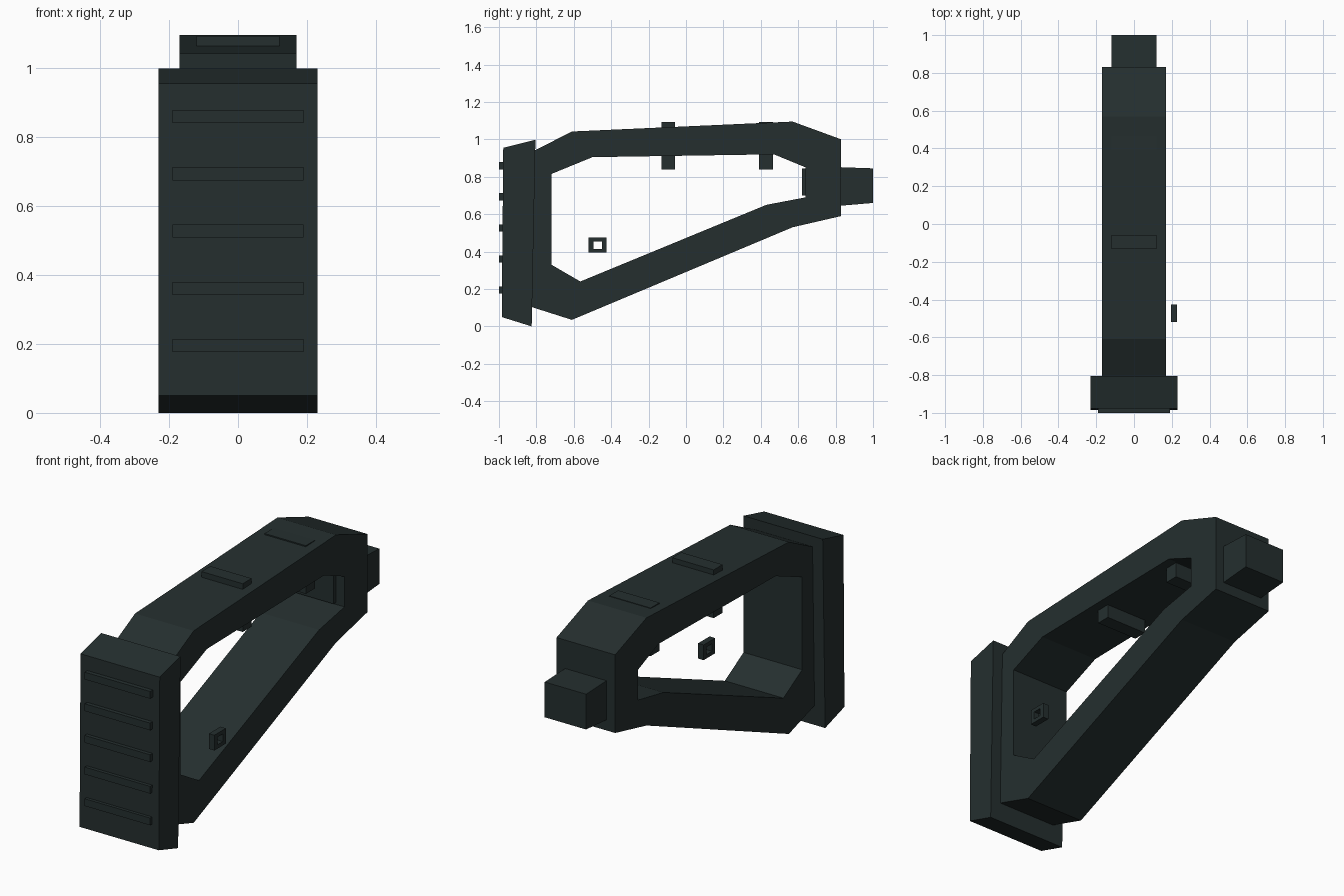
import bpy, bmesh

if "Cube" in bpy.data.objects:
    bpy.data.objects.remove(bpy.data.objects["Cube"])

mat = bpy.data.materials.new("dark green grey")
mat.diffuse_color = (0.018, 0.028, 0.028, 1)
mat.use_nodes = True
mat.node_tree.nodes["Principled BSDF"].inputs["Base Color"].default_value = mat.diffuse_color


def finish(name, bm):
    bmesh.ops.recalc_face_normals(bm, faces=bm.faces)
    me = bpy.data.meshes.new(name)
    bm.to_mesh(me)
    bm.free()
    me.materials.append(mat)
    ob = bpy.data.objects.new(name, me)
    bpy.context.collection.objects.link(ob)
    return ob


def prism(name, pts, x0, x1):
    """Solid side profile (y, z) extruded along x."""
    bm = bmesh.new()
    a = [bm.verts.new((x0, y, z)) for y, z in pts]
    b = [bm.verts.new((x1, y, z)) for y, z in pts]
    bm.faces.new(a)
    bm.faces.new(b[::-1])
    n = len(pts)
    for i in range(n):
        j = (i + 1) % n
        bm.faces.new((a[i], a[j], b[j], b[i]))
    return finish(name, bm)


def ring(name, outer, inner, x0, x1):
    """Side profile with a matching opening, extruded along x."""
    bm = bmesh.new()
    loops = [[bm.verts.new((x, y, z)) for y, z in pts]
             for x, pts in ((x0, outer), (x1, outer), (x1, inner), (x0, inner))]
    n = len(outer)
    for k in range(4):
        p, q = loops[k], loops[(k + 1) % 4]
        for i in range(n):
            j = (i + 1) % n
            bm.faces.new((p[i], p[j], q[j], q[i]))
    return finish(name, bm)


def rect(y0, y1, z0, z1):
    return [(y0, z0), (y1, z0), (y1, z1), (y0, z1)]


# Open skeleton frame
ring("stock_frame",
     [(-0.83, 0.105), (-0.61, 0.035), (0.57, 0.53), (0.83, 0.59),
      (0.83, 1.0), (0.57, 1.095), (-0.61, 1.042), (-0.83, 0.93)],
     [(-0.72, 0.33), (-0.565, 0.24), (0.43, 0.65), (0.64, 0.69),
      (0.64, 0.85), (0.47, 0.92), (-0.50, 0.905), (-0.72, 0.815)],
     -0.17, 0.17)

# Butt pad with grip ribs
prism("butt_pad", [(-0.985, 0.05), (-0.825, 0.0), (-0.805, 0.998), (-0.977, 0.955)],
      -0.23, 0.23)
for i in range(5):
    z = 0.195 + i * 0.166
    prism(f"pad_rib_{i + 1}", rect(-1.0, -0.95, z - 0.019, z + 0.019), -0.19, 0.19)

# Tapered mounting stub
prism("mount_stub", [(0.80, 0.643), (1.0, 0.66), (1.0, 0.845), (0.80, 0.852)],
      -0.12, 0.12)

# Cross bars through the top rail
for i, y in enumerate((-0.095, 0.428)):
    prism(f"rail_bar_{i + 1}", rect(y - 0.037, y + 0.037, 0.84, 1.093), -0.12, 0.12)

# Plate at the front end of the opening
prism("inner_plate", rect(0.62, 0.66, 0.70, 0.845), -0.12, 0.12)

# Square sling loop on the right side
ring("sling_loop", rect(-0.52, -0.425, 0.395, 0.475),
     rect(-0.495, -0.45, 0.415, 0.455), 0.195, 0.227)
